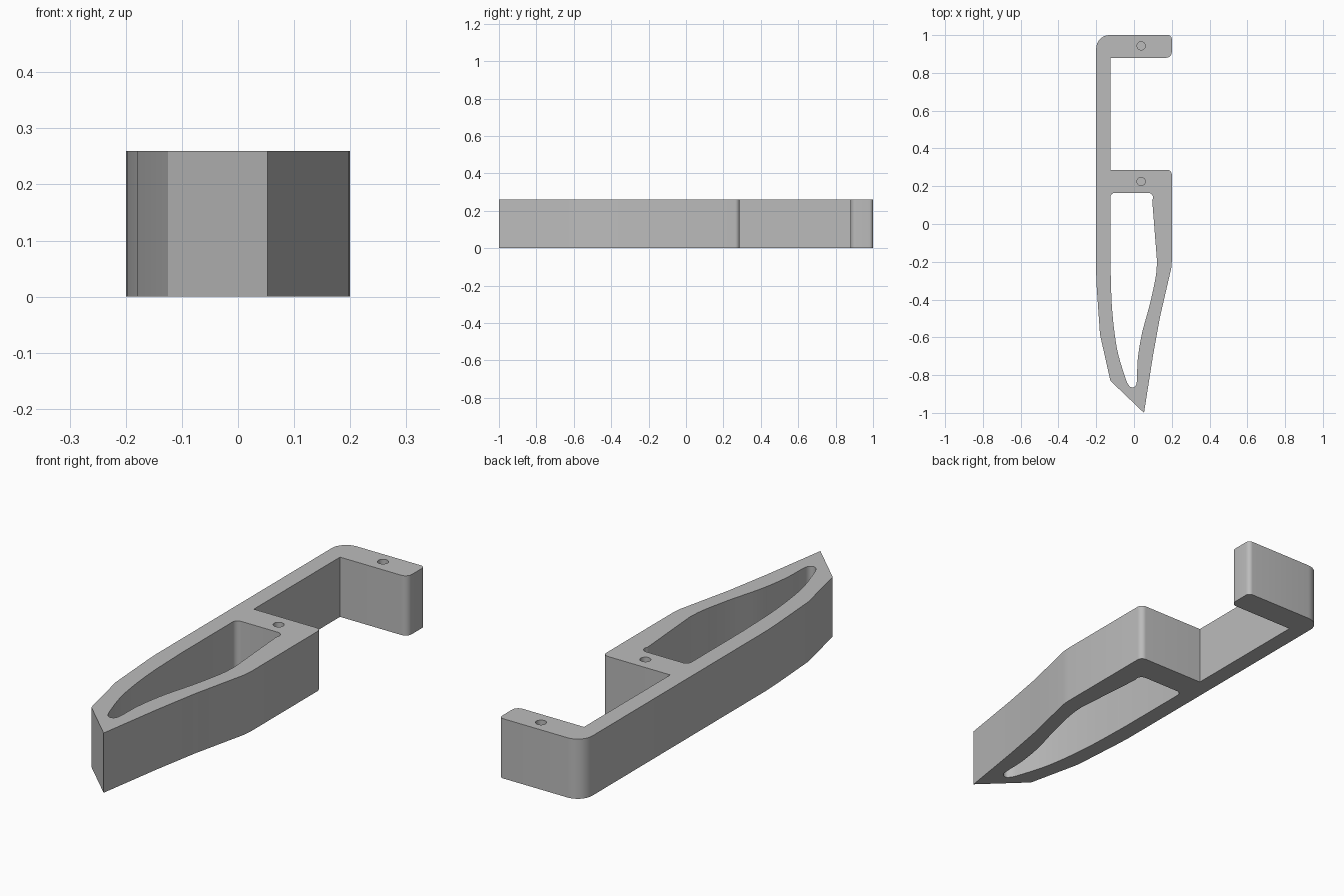
import bpy, bmesh, math
from mathutils import Vector

HEIGHT = 0.26
HOLE_DEPTH = 0.12

cube = bpy.data.objects.get("Cube")
if cube:
    bpy.data.objects.remove(cube, do_unlink=True)


def rounded(corners, steps=8):
    """Closed outline from (x, y, radius) corners, each rounded by an arc."""
    pts = []
    for i, (x, y, r) in enumerate(corners):
        p = Vector((x, y))
        if r == 0:
            pts.append(p)
            continue
        a = (Vector(corners[i - 1][:2]) - p).normalized()
        b = (Vector(corners[(i + 1) % len(corners)][:2]) - p).normalized()
        half = a.angle(b) / 2
        centre = p + (a + b).normalized() * r / math.sin(half)
        start = p + a * r / math.tan(half) - centre
        end = p + b * r / math.tan(half) - centre
        sweep = start.angle(end)
        for k in range(steps + 1):
            t = k / steps
            pts.append(centre + (start * math.sin((1 - t) * sweep)
                                 + end * math.sin(t * sweep)) / math.sin(sweep))
    return pts


def spline(points, steps=6):
    """Smooth open curve through the points."""
    p = [Vector(q) for q in points]
    p = [2 * p[0] - p[1]] + p + [2 * p[-1] - p[-2]]
    out = []
    for i in range(1, len(p) - 2):
        a, b, c, d = p[i - 1:i + 3]
        for k in range(steps):
            t = k / steps
            out.append(0.5 * (2 * b + (c - a) * t + (2 * a - 5 * b + 4 * c - d) * t ** 2
                              + (3 * b - a - 3 * c + d) * t ** 3))
    return out + [p[-2]]


def circle(x, y, r, n=24):
    return [Vector((x + r * math.cos(math.tau * k / n),
                    y + r * math.sin(math.tau * k / n))) for k in range(n)]


# Outer outline: hooked arm, crossbar and pointed tip
outline = rounded([
    (-0.2, 1, 0.07), (-0.2, -0.27, 0), (-0.197, -0.34, 0), (-0.18, -0.585, 0),
    (-0.125, -0.83, 0), (0.053, -1, 0), (0.1, -0.7, 0), (0.138, -0.49, 0),
    (0.197, -0.235, 0), (0.2, -0.2, 0), (0.2, 0.287, 0.025), (-0.125, 0.287, 0),
    (-0.125, 0.88, 0), (0.2, 0.88, 0.03), (0.2, 1, 0.02)])

# Tapered window through the blade
window = rounded([(0.122, 0.165, 0.025), (-0.125, 0.165, 0.025),
                  (-0.125, -0.21, 0)])[:-1]
window += spline([
    (-0.125, -0.21), (-0.116, -0.45), (-0.09, -0.66), (-0.047, -0.81),
    (-0.028, -0.853), (-0.01, -0.865), (0.009, -0.855), (0.016, -0.82),
    (0.02, -0.715), (0.042, -0.58), (0.085, -0.42), (0.115, -0.28), (0.122, -0.2)])

# Blind screw holes, open at the top
holes = [circle(0.038, y, 0.022) for y in (0.943, 0.225)]

bm = bmesh.new()


def ring(points, z):
    verts = [bm.verts.new((p.x, p.y, z)) for p in points]
    edges = [bm.edges.new((verts[i - 1], verts[i])) for i in range(len(verts))]
    return verts, edges


def wall(low, high):
    for i in range(len(low)):
        bm.faces.new((low[i - 1], low[i], high[i], high[i - 1]))


top_edges, bottom_edges = [], []
for loop in (outline, window):
    low, low_edges = ring(loop, 0)
    high, high_edges = ring(loop, HEIGHT)
    wall(low, high)
    bottom_edges += low_edges
    top_edges += high_edges
for loop in holes:
    low, _ = ring(loop, HEIGHT - HOLE_DEPTH)
    high, high_edges = ring(loop, HEIGHT)
    wall(low, high)
    bm.faces.new(low)
    top_edges += high_edges

# Flat top and bottom faces around the openings
for edges, side in ((top_edges, 1), (bottom_edges, -1)):
    bmesh.ops.triangle_fill(bm, use_beauty=True, edges=edges, normal=(0, 0, side))
bmesh.ops.recalc_face_normals(bm, faces=bm.faces[:])

mesh = bpy.data.meshes.new("hooked_bracket")
bm.to_mesh(mesh)
bm.free()
bracket = bpy.data.objects.new("hooked_bracket", mesh)
bpy.context.collection.objects.link(bracket)

# Plain grey plastic
colour = (0.5, 0.5, 0.5, 1)
grey = bpy.data.materials.new("plain_grey")
grey.use_nodes = True
grey.diffuse_color = colour
grey.node_tree.nodes["Principled BSDF"].inputs["Base Color"].default_value = colour
mesh.materials.append(grey)

bpy.ops.object.select_all(action="DESELECT")
bracket.select_set(True)
bpy.context.view_layer.objects.active = bracket
bpy.ops.object.shade_smooth_by_angle(angle=math.radians(30))
